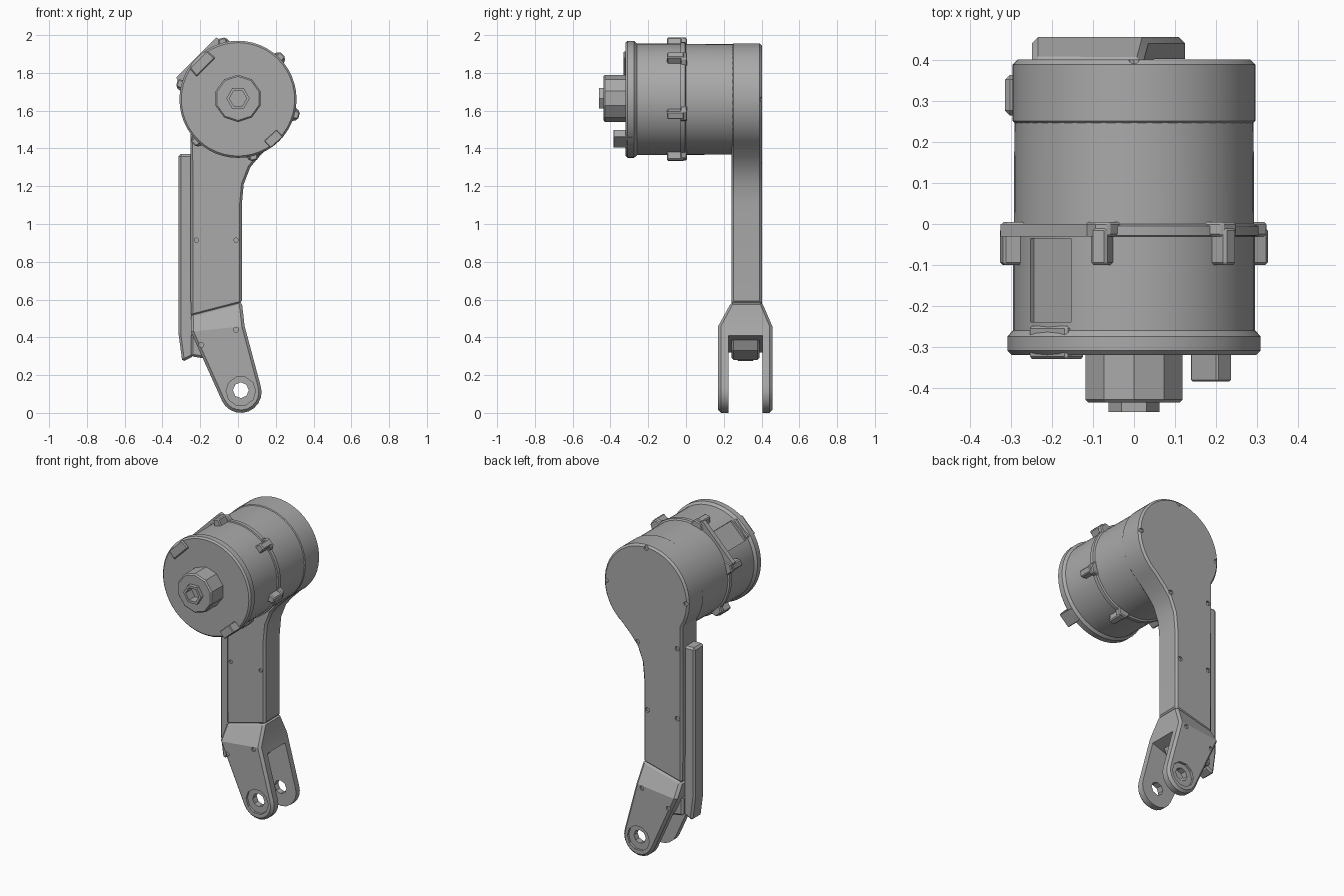
import bpy, bmesh
from math import cos, sin, radians, pi

if "Cube" in bpy.data.objects:
    bpy.data.objects.remove(bpy.data.objects["Cube"])

metal = bpy.data.materials.new("plain_grey")
metal.use_nodes = True
GREY = (0.4, 0.4, 0.4, 1)
metal.diffuse_color = GREY
metal.node_tree.nodes["Principled BSDF"].inputs["Base Color"].default_value = GREY

AXIS_Z = 1.66          # height of the drum axis
PIVOT = (0.015, 0.11)  # fork pivot in x, z


def finish(name, bm):
    bmesh.ops.recalc_face_normals(bm, faces=bm.faces[:])
    mesh = bpy.data.meshes.new(name)
    bm.to_mesh(mesh)
    bm.free()
    mesh.materials.append(metal)
    obj = bpy.data.objects.new(name, mesh)
    bpy.context.collection.objects.link(obj)
    return obj


def activate(obj):
    bpy.ops.object.select_all(action='DESELECT')
    obj.select_set(True)
    bpy.context.view_layer.objects.active = obj


def prism_mesh(pts, y0, y1):
    bm = bmesh.new()
    a = [bm.verts.new((x, y0, z)) for x, z in pts]
    b = [bm.verts.new((x, y1, z)) for x, z in pts]
    bm.faces.new(a)
    bm.faces.new(b)
    for i in range(len(pts)):
        j = (i + 1) % len(pts)
        bm.faces.new((a[i], a[j], b[j], b[i]))
    return bm


def prism(name, pts, y0, y1, width=0):
    obj = finish(name, prism_mesh(pts, y0, y1))
    if width:
        bevel(obj, width)
    return obj


def bevel(obj, width):
    mod = obj.modifiers.new("bevel", 'BEVEL')
    mod.width, mod.segments, mod.limit_method = width, 1, 'ANGLE'
    mod.angle_limit = radians(40)
    activate(obj)
    bpy.ops.object.modifier_apply(modifier="bevel")


def cut(obj, cutter):
    cutter.hide_render = True
    mod = obj.modifiers.new("cut", 'BOOLEAN')
    mod.operation, mod.solver, mod.object = 'DIFFERENCE', 'EXACT', cutter
    activate(obj)
    bpy.ops.object.modifier_apply(modifier="cut")
    bpy.data.objects.remove(cutter)


def smooth(obj):
    activate(obj)
    bpy.ops.object.shade_smooth_by_angle(angle=radians(25))


def arc(cx, cz, r, start, end, n):
    angles = [radians(start + (end - start) * i / n) for i in range(n + 1)]
    return [(cx + r * cos(t), cz + r * sin(t)) for t in angles]


def ngon(cx, cz, r, n, turn=0):
    return arc(cx, cz, r, turn, turn + 360, n)[:-1]


def rim_block(angle, r0, r1, w0, w1):
    # cross-section of a block standing on the drum rim
    c, s = cos(radians(angle)), sin(radians(angle))
    corners = [(r0, -w0), (r1, -w1), (r1, w1), (r0, w0)]
    return [(r * c - w * s, AXIS_Z + r * s + w * c) for r, w in corners]


def lathe(name, profile, n):
    bm = bmesh.new()
    rings = [[bm.verts.new((x, y, z)) for x, z in ngon(0, AXIS_Z, r, n)]
             for r, y in profile]
    for a, b in zip(rings, rings[1:]):
        for i in range(n):
            j = (i + 1) % n
            bm.faces.new((a[i], a[j], b[j], b[i]))
    bm.faces.new(rings[0])
    bm.faces.new(rings[-1])
    return finish(name, bm)


# Motor drum with front flange and clamp ring
drum = lathe("drum", [(0.30, -0.32), (0.31, -0.31), (0.31, -0.275), (0.296, -0.26),
                      (0.296, -0.03), (0.304, -0.028), (0.304, -0.005),
                      (0.294, 0), (0.292, 0.32)], 48)
cut(drum, prism("window_cutter", rim_block(135, 0.276, 0.4, 0.07, 0.07), -0.24, -0.035))
smooth(drum)

# Six clamp lugs, each with a wider collar
for k in range(6):
    a = 45 + 60 * k
    prism("clamp_lug", rim_block(a, 0.28, 0.335, 0.027, 0.02), -0.10, -0.01, 0.006)
    prism("lug_collar", rim_block(a, 0.28, 0.33, 0.05, 0.025), -0.03, 0.005, 0.006)
prism("ring_bridge", rim_block(135, 0.28, 0.312, 0.16, 0.15), -0.03, 0.0)

# Flange connectors
prism("upper_connector", rim_block(135, 0.24, 0.3, 0.07, 0.065), -0.33, -0.25, 0.006)
prism("lower_connector", rim_block(-48, 0.255, 0.308, 0.045, 0.045), -0.385, -0.28, 0.004)

# Output hub and hollow hexagonal tip
hub = prism("hub", ngon(0, AXIS_Z + 0.005, 0.125, 10, 18), -0.437, -0.31, 0.008)
tip = prism("hex_tip", ngon(0, AXIS_Z + 0.005, 0.062, 6), -0.46, -0.42)
for part in (hub, tip):
    cut(part, prism("socket_cutter", ngon(0, AXIS_Z + 0.005, 0.046, 6), -0.5, -0.40))

# Teardrop back housing running down into the arm
outline = [(-0.25, 0.51), (0.02, 0.58), (0.02, 1.1), (0.03, 1.21), (0.065, 1.3), (0.11, 1.355)]
outline += arc(0, AXIS_Z, 0.297, -55, 212, 36)
housing = prism("arm_housing", outline, 0.24, 0.402, 0.012)
screws = [(-0.22, 0.915), (-0.01, 0.915), (-0.22, 1.36), (0.06, 1.33)]
for x, z in screws + arc(0, AXIS_Z, 0.28, 0, 180, 2):
    cut(housing, prism("screw_cutter", ngon(x, z, 0.015, 8), 0.39, 0.45))
for x, z in screws[:2]:
    cut(housing, prism("screw_cutter", ngon(x, z, 0.012, 8), 0.2, 0.252))
smooth(housing)

# Fork: rounded cheeks, with a shoulder tapering into the arm
px, pz = PIVOT
bm = prism_mesh([(-0.25, 0.43), (0.035, 0.46)] + arc(px, pz, 0.11, 18, -155, 10), 0.17, 0.457)
top = next(f for f in bm.faces if all(v.co.z > 0.4 for v in f.verts))
shoulder = bmesh.ops.extrude_face_region(bm, geom=[top])["geom"]
bmesh.ops.delete(bm, geom=[top], context='FACES_ONLY')
for v in [g for g in shoulder if isinstance(g, bmesh.types.BMVert)]:
    v.co.y = 0.24 if v.co.y < 0.3 else 0.402
    v.co.x, v.co.z = (-0.25, 0.52) if v.co.x < -0.1 else (0.02, 0.59)
fork = finish("fork", bm)
bevel(fork, 0.015)
gap = [(-0.4, 0.26), (-0.2, 0.32), (0.05, 0.41), (0.3, 0.41), (0.3, -0.2), (-0.4, -0.2)]
cut(fork, prism("gap_cutter", gap, 0.226, 0.404))
cut(fork, prism("pivot_cutter", ngon(px, pz + 0.01, 0.042, 8), 0.1, 0.5))
for y0, y1 in ((0.1, 0.185), (0.442, 0.5)):
    cut(fork, prism("recess_cutter", ngon(px, pz + 0.005, 0.078, 10), y0, y1))
for x, z in ((-0.01, 0.44), (-0.195, 0.36)):
    for y0, y1 in ((0.1, 0.182), (0.445, 0.5)):
        cut(fork, prism("screw_cutter", ngon(x, z, 0.014, 8), y0, y1))
smooth(fork)

# Cable cover along the arm edge and the guide between the cheeks
prism("cable_cover", [(-0.315, 1.37), (-0.235, 1.37), (-0.235, 0.30), (-0.295, 0.27),
                      (-0.315, 0.42)], 0.265, 0.365, 0.012)
prism("cable_guide", [(-0.25, 0.42), (-0.25, 0.30), (-0.13, 0.28), (-0.04, 0.33),
                      (0.0, 0.42)], 0.24, 0.39, 0.012)
